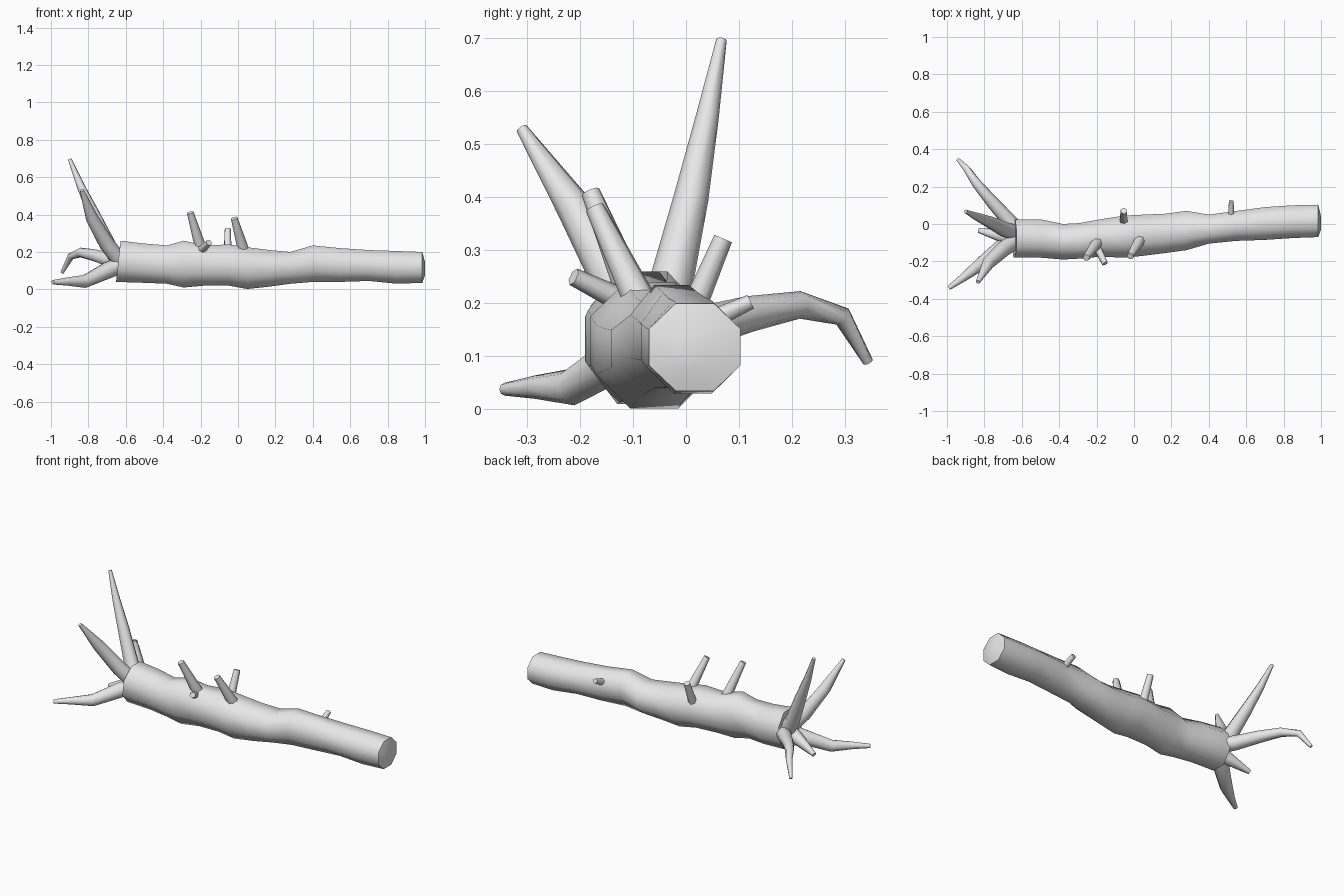
import bpy, bmesh, math
from mathutils import Vector

bark = bpy.data.materials.new("grey_bark")
bark.diffuse_color = (0.8, 0.8, 0.8, 1)


def loft(name, rings):
    """Skin a list of equal rings of points and cap both ends."""
    bm = bmesh.new()
    loops = [[bm.verts.new(p) for p in r] for r in rings]
    n = len(loops[0])
    for a, b in zip(loops, loops[1:]):
        for i in range(n):
            j = (i + 1) % n
            bm.faces.new((a[i], a[j], b[j], b[i]))
    bm.faces.new(loops[0])
    bm.faces.new(loops[-1])
    bmesh.ops.recalc_face_normals(bm, faces=bm.faces[:])
    me = bpy.data.meshes.new(name)
    bm.to_mesh(me)
    bm.free()
    me.materials.append(bark)
    me.shade_smooth()
    me.set_sharp_from_angle(angle=math.radians(62))
    ob = bpy.data.objects.new(name, me)
    bpy.context.collection.objects.link(ob)


def limb(name, path, sides=8):
    """Tapered tube along points given as (x, y, z, radius)."""
    pts = [Vector(p[:3]) for p in path]
    up = Vector((1, 0.1, 0)) if abs((pts[-1] - pts[0]).normalized().x) < 0.75 else Vector((0, 0, 1))
    rings = []
    for k, p in enumerate(pts):
        d = (pts[min(k + 1, len(pts) - 1)] - pts[max(k - 1, 0)]).normalized()
        u = d.cross(up).normalized()
        v = d.cross(u)
        rings.append([p + path[k][3] * (u * math.cos(2 * math.pi * i / sides)
                                        + v * math.sin(2 * math.pi * i / sides))
                      for i in range(sides)])
    loft(name, rings)


# Trunk sections: x, y low, y high, z low, z high
SECTIONS = [
    (-0.64, -0.18, 0.025, 0.04, 0.26), (-0.50, -0.18, 0.025, 0.035, 0.245),
    (-0.38, -0.19, 0.0, 0.03, 0.235), (-0.29, -0.185, 0.005, 0.01, 0.26),
    (-0.18, -0.175, 0.025, 0.02, 0.235), (-0.05, -0.18, 0.045, 0.02, 0.24),
    (0.05, -0.17, 0.05, 0.002, 0.225), (0.17, -0.155, 0.055, 0.015, 0.21),
    (0.28, -0.14, 0.07, 0.03, 0.20), (0.40, -0.105, 0.05, 0.04, 0.235),
    (0.55, -0.09, 0.07, 0.04, 0.22), (0.70, -0.085, 0.09, 0.045, 0.21),
    (0.85, -0.075, 0.10, 0.03, 0.205), (0.985, -0.07, 0.103, 0.035, 0.20),
    (1.0, -0.03, 0.04, 0.075, 0.145),
]
rings = []
for k, (x, y0, y1, z0, z1) in enumerate(SECTIONS):
    tilt = 0.012 if k == 0 else 0
    ring = []
    for i in range(8):
        a = math.pi / 8 + i * math.pi / 4
        c, s = math.cos(a) / 0.924, math.sin(a) / 0.924
        ring.append((x + tilt * s, (y0 + y1) / 2 + (y1 - y0) / 2 * c,
                     (z0 + z1) / 2 + (z1 - z0) / 2 * s))
    rings.append(ring)
loft("trunk", rings)

# Roots fanning out of the thick end
limb("root_tall", [(-0.62, -0.05, 0.13, 0.045), (-0.69, -0.03, 0.23, 0.042),
                   (-0.77, 0.01, 0.40, 0.033), (-0.84, 0.04, 0.55, 0.022),
                   (-0.90, 0.067, 0.697, 0.01)])
limb("root_front_up", [(-0.62, -0.08, 0.14, 0.045), (-0.70, -0.135, 0.24, 0.042),
                       (-0.78, -0.21, 0.38, 0.034), (-0.835, -0.31, 0.53, 0.011)])
limb("root_back", [(-0.60, -0.06, 0.14, 0.045), (-0.68, 0.03, 0.155, 0.04),
                   (-0.76, 0.12, 0.18, 0.034), (-0.84, 0.215, 0.197, 0.026),
                   (-0.895, 0.295, 0.175, 0.019), (-0.94, 0.343, 0.09, 0.01)])
limb("root_front_low", [(-0.60, -0.07, 0.14, 0.045), (-0.70, -0.12, 0.10, 0.045),
                        (-0.82, -0.215, 0.042, 0.035), (-0.91, -0.285, 0.042, 0.022),
                        (-0.99, -0.342, 0.038, 0.012)])
limb("root_short", [(-0.60, -0.09, 0.15, 0.045), (-0.70, -0.065, 0.11, 0.036),
                    (-0.83, -0.035, 0.06, 0.013)])

# Broken branch stubs
STUBS = [
    ((-0.19, -0.09, 0.19, 0.033), (-0.255, -0.18, 0.41, 0.018)),
    ((0.035, -0.08, 0.19, 0.032), (-0.02, -0.172, 0.38, 0.018)),
    ((-0.055, 0.01, 0.18, 0.024), (-0.055, 0.07, 0.322, 0.018)),
    ((-0.205, -0.11, 0.20, 0.024), (-0.155, -0.212, 0.25, 0.017)),
    ((0.52, 0.03, 0.16, 0.02), (0.52, 0.122, 0.203, 0.014)),
]
for k, (base, tip) in enumerate(STUBS):
    limb(f"branch_stub_{k + 1}", [base, tip], 6 if k > 1 else 8)
